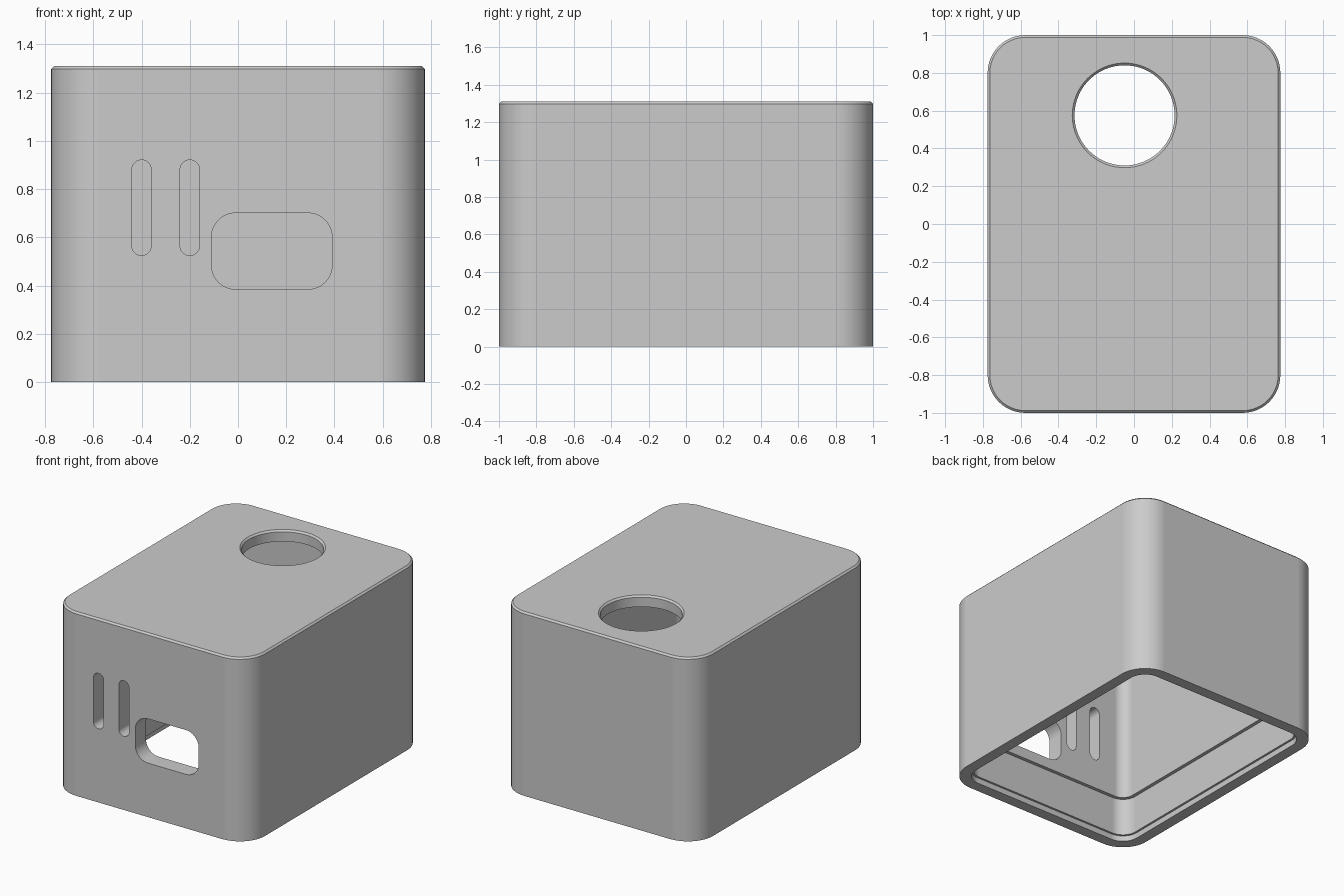
import bpy
import bmesh
from math import sin, cos, pi
from mathutils import Matrix, Vector

if "Cube" in bpy.data.objects:
    bpy.data.objects.remove(bpy.data.objects["Cube"], do_unlink=True)

HALF_X, HALF_Y, HEIGHT, CORNER = 0.775, 1.0, 1.31, 0.2
WALL, CEILING, CHAMFER = 0.12, 0.08, 0.012

grey = bpy.data.materials.new("light grey plastic")
grey.use_nodes = True
colour = (0.6, 0.6, 0.6, 1)
grey.diffuse_color = colour
grey.node_tree.nodes["Principled BSDF"].inputs["Base Color"].default_value = colour


def rounded_rect(hx, hy, r, z, steps=12):
    """Outline with rounded corners; a circle when hx = hy = r."""
    pts = []
    for quarter, (sx, sy) in enumerate([(1, 1), (-1, 1), (-1, -1), (1, -1)]):
        for i in range(steps + 1):
            a = (quarter + i / steps) * pi / 2
            pts.append(Vector((sx * (hx - r) + r * cos(a),
                               sy * (hy - r) + r * sin(a), z)))
    return pts


def loft(name, outlines, matrix=Matrix()):
    """Join a stack of outlines into a closed solid."""
    bm = bmesh.new()
    rings = [[bm.verts.new(matrix @ p) for p in o] for o in outlines]
    for a, b in zip(rings, rings[1:]):
        for i in range(len(a)):
            j = (i + 1) % len(a)
            bm.faces.new((a[i], a[j], b[j], b[i]))
    bm.faces.new(rings[0])
    bm.faces.new(rings[-1])
    bmesh.ops.remove_doubles(bm, verts=bm.verts, dist=1e-5)
    bmesh.ops.recalc_face_normals(bm, faces=bm.faces)
    mesh = bpy.data.meshes.new(name)
    bm.to_mesh(mesh)
    bm.free()
    mesh.materials.append(grey)
    obj = bpy.data.objects.new(name, mesh)
    bpy.context.collection.objects.link(obj)
    return obj


# Hollow case, open below: (inset, height) from the inner ceiling, down the
# stepped inside, around the rim and up the outside
profile = [(WALL, HEIGHT - CEILING), (WALL, 0.31), (0.095, 0.31), (0.095, 0.04),
           (0.08, 0.04), (0.08, 0), (0, 0),
           (0, HEIGHT - CHAMFER), (CHAMFER, HEIGHT)]
case = loft("case", [rounded_rect(HALF_X - t, HALF_Y - t, CORNER - t, z)
                     for t, z in profile])


# Front openings: two upright vent slots and a port window
def front_cutter(name, x, z, hx, hz, r):
    place = Matrix.Translation((x, -HALF_Y, z)) @ Matrix.Rotation(pi / 2, 4, 'X')
    return loft(name, [rounded_rect(hx, hz, r, d) for d in (-0.25, 0.1)], place)


cutters = [front_cutter("vent_slot_cutter", x, 0.723, 0.04, 0.198, 0.04)
           for x in (-0.4, -0.2)]
cutters.append(front_cutter("port_window_cutter", 0.14, 0.543, 0.25, 0.158, 0.1))

# Round top hole with a chamfered edge
hole = [(0.265, HEIGHT - 0.2), (0.265, HEIGHT - CHAMFER), (0.297, HEIGHT + 0.02)]
cutters.append(loft("top_hole_cutter",
                    [rounded_rect(r, r, r, z, 20) for r, z in hole],
                    Matrix.Translation((-0.05, 0.575, 0))))

bpy.ops.object.select_all(action='DESELECT')
case.select_set(True)
bpy.context.view_layer.objects.active = case
for cutter in cutters:
    cutter.hide_render = True
    cut = case.modifiers.new(cutter.name, 'BOOLEAN')
    cut.operation = 'DIFFERENCE'
    cut.solver = 'EXACT'
    cut.object = cutter
    bpy.ops.object.modifier_apply(modifier=cut.name)
    bpy.data.objects.remove(cutter, do_unlink=True)

# Smooth round corners, crisp edges and flat walls
bpy.ops.object.shade_smooth_by_angle(angle=pi / 6)
weighted = case.modifiers.new("flat_walls", 'WEIGHTED_NORMAL')
weighted.keep_sharp = True
